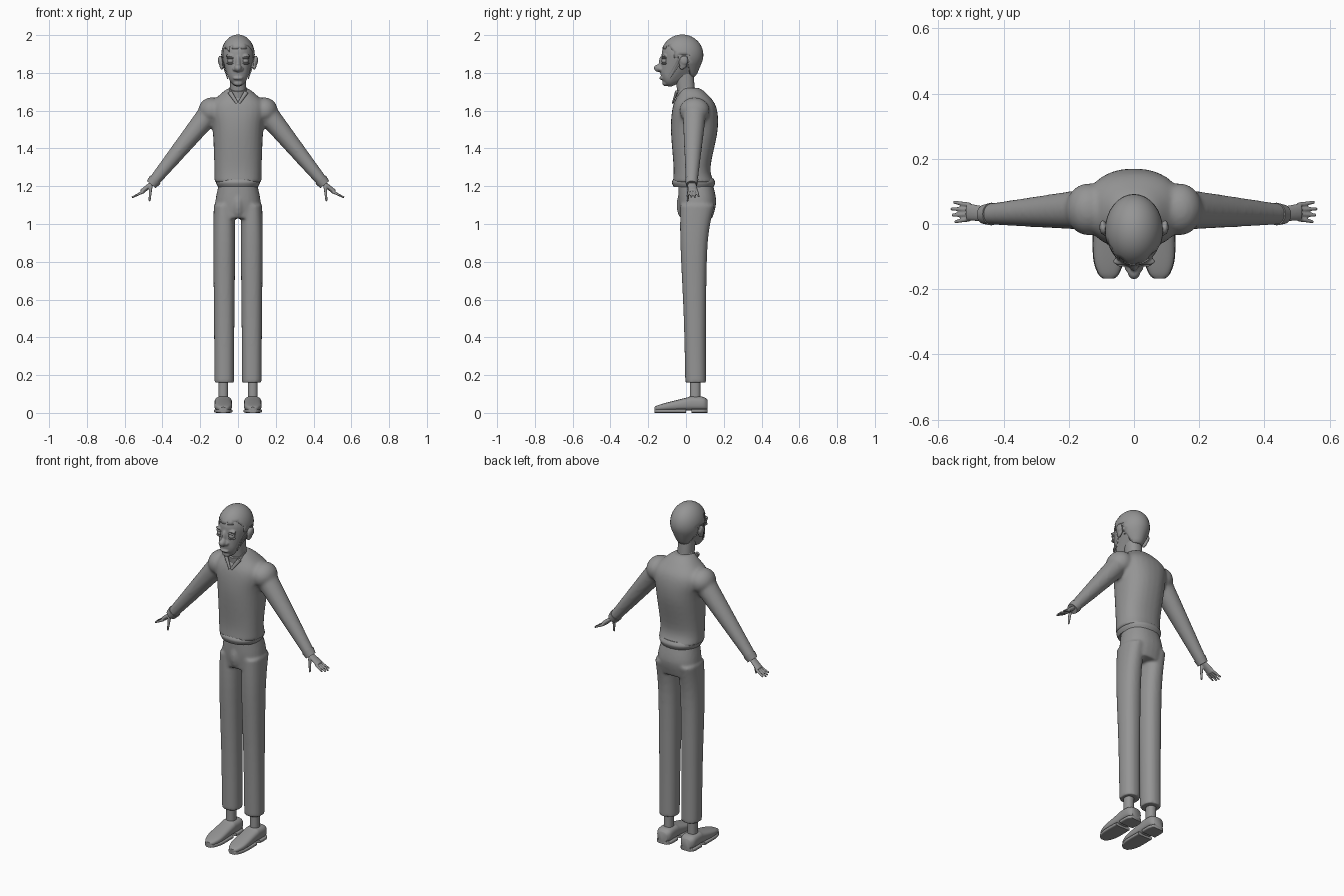
import bpy, bmesh, math
from mathutils import Vector, Matrix

if "Cube" in bpy.data.objects:
    bpy.data.objects.remove(bpy.data.objects["Cube"])

grey = bpy.data.materials.new("plain grey")
grey.use_nodes = True
shade = (.3, .3, .3, 1)
grey.diffuse_color = shade
grey.node_tree.nodes["Principled BSDF"].inputs["Base Color"].default_value = shade

X, Y, Z = Vector((1, 0, 0)), Vector((0, 1, 0)), Vector((0, 0, 1))
SIDES = (1, -1)


def catmull_rom(before, start, end, after, t):
    slope_in, slope_out = (end - before) / 2, (after - start) / 2
    ease = t * t * (3 - 2 * t)
    pull = t * (1 - t)
    return start.lerp(end, ease) + pull * ((1 - t) * slope_in - t * slope_out)


def smooth_rows(rows, steps=5):
    """Fill in extra stations along a smooth curve through the given ones."""
    knots = [Vector(row) for row in rows]
    padded = [knots[0], *knots, knots[-1]]
    filled = [catmull_rom(*padded[i:i + 4], step / steps)
              for i in range(len(knots) - 1) for step in range(steps)]
    return filled + [knots[-1]]


def sweep(bm, rows, u, v, side=1, corners=28, power=2):
    """Skin rounded rings; each row is x, y, z, radius along u, radius along v."""
    rings = []
    for x, y, z, radius_u, radius_v in smooth_rows(rows):
        ring = []
        for k in range(corners):
            angle = math.tau * k / corners
            c, s = math.cos(angle), math.sin(angle)
            p = Vector((x, y, z))
            p += u * radius_u * math.copysign(abs(c) ** (2 / power), c)
            p += v * radius_v * math.copysign(abs(s) ** (2 / power), s)
            p.x *= side
            ring.append(bm.verts.new(p))
        rings.append(ring)
    for low, high in zip(rings, rings[1:]):
        for k in range(corners):
            bm.faces.new((low[k - 1], low[k], high[k], high[k - 1]))
    bm.faces.new(rings[0])
    bm.faces.new(rings[-1])


def upright(bm, rows, x=0, side=1):
    """Horizontal sections; each row is height, half width, front, back."""
    sweep(bm, [(x, (front + back) / 2, z, width, (back - front) / 2)
               for z, width, front, back in rows], X, Y, side, power=2.3)


def limb(bm, start, end, radius, tip_radius, side=1, flatness=1):
    """Straight tapered bar with an oval section."""
    start, end = Vector(start), Vector(end)
    across = (end - start).cross(Y).normalized()
    rows = []
    for t in (0, .5, 1):
        r = radius + (tip_radius - radius) * t
        rows.append((*start.lerp(end, t), r, r * flatness))
    sweep(bm, rows, Y, across, side, corners=16)


def ball(bm, centre, size, side=1):
    x, y, z = centre
    place = Matrix.Translation((x * side, y, z)) @ Matrix.Diagonal((*size, 1))
    bmesh.ops.create_uvsphere(bm, u_segments=32, v_segments=20, radius=1, matrix=place)


def finish(name, bm, voxel=0, soften=5):
    bmesh.ops.recalc_face_normals(bm, faces=bm.faces)
    mesh = bpy.data.meshes.new(name)
    bm.to_mesh(mesh)
    bm.free()
    mesh.materials.append(grey)
    part = bpy.data.objects.new(name, mesh)
    bpy.context.collection.objects.link(part)
    if voxel:
        blend = part.modifiers.new("blend", "REMESH")
        blend.mode, blend.voxel_size, blend.use_smooth_shade = "VOXEL", voxel, True
        part.modifiers.new("soften", "SMOOTH").iterations = soften
    bpy.ops.object.select_all(action="DESELECT")
    part.select_set(True)
    bpy.context.view_layer.objects.active = part
    bpy.ops.object.shade_smooth_by_angle(angle=math.radians(50))
    return part


# Sweater: trunk, shoulders and sleeves blended into one body
shoulder, wrist = Vector((.14, .045, 1.6)), Vector((.45, .03, 1.22))
bm = bmesh.new()
upright(bm, [(1.22, .125, -.07, .15), (1.3, .125, -.066, .13), (1.5, .134, -.08, .168),
             (1.62, .15, -.07, .16), (1.69, .09, -.04, .11), (1.72, .05, -.03, .07)])
for side in SIDES:
    ball(bm, shoulder, (.07, .08, .07), side)
    limb(bm, shoulder, wrist, .064, .032, side, flatness=.95)
finish("sweater", bm, .009)

# Ribbed hem and cuffs
bm = bmesh.new()
upright(bm, [(z, .106 + bulge, -.065 - bulge, .145 + bulge)
             for z, bulge in ((1.195, 0), (1.22, .01), (1.24, 0))])
for side in SIDES:
    limb(bm, shoulder.lerp(wrist, .96), shoulder.lerp(wrist, 1.03), .035, .03, side)
finish("hem_and_cuffs", bm)

# Trousers: hips, fly and two legs
bm = bmesh.new()
upright(bm, [(1.22, .1, -.04, .14), (1.12, .12, -.04, .16), (1.03, .12, -.03, .14)])
ball(bm, (0, -.02, 1.1), (.03, .03, .07))
for side in SIDES:
    upright(bm, [(1.1, .055, -.03, .15), (.9, .058, -.03, .115), (.5, .054, -.012, .106),
                 (.16, .052, -.004, .106)], .073, side)
finish("trousers", bm, .008)

# Ankles, shoes and soles; each shoe station is y, half width, height
foot_x = .078
shoe = [(.113, .03, .07), (.09, .045, .085), (.03, .046, .088), (0, .046, .08),
        (-.1, .046, .055), (-.15, .032, .04), (-.168, .015, .03)]
ankles, shoes, soles = bmesh.new(), bmesh.new(), bmesh.new()
for side in SIDES:
    upright(ankles, [(.07, .026, .02, .077), (.2, .026, .02, .077)], foot_x, side)
    sweep(shoes, [(foot_x, y, tall / 2 + .006, width, tall / 2 - .006) for y, width, tall in shoe],
          X, Z, side, power=2.8)
    for block in (shoe[:3], shoe[3:]):
        sweep(soles, [(foot_x, y, .01, width + .002, .01) for y, width, tall in block],
              X, Z, side, power=5)
finish("ankles", ankles)
finish("shoes", shoes)
finish("soles", soles)

# Hands: flat palm, four fanned fingers and a lowered thumb
bm = bmesh.new()
palm_end = Vector((.51, .037, 1.17))
for side in SIDES:
    limb(bm, wrist, palm_end, .022, .027, side, flatness=.5)
    for k in range(4):
        spread = (k - 1.5) * Y
        reach = .062 - .008 * abs(k - 1.7)
        root = palm_end + spread * .014 - X * .008
        limb(bm, root, root + Vector((reach, 0, -reach / 2)) + spread * .006, .008, .005, side)
    thumb = wrist + Vector((.012, -.014, -.02))
    limb(bm, thumb, thumb + Vector((.006, -.008, -.08)), .01, .005, side)
finish("hands", bm, .0035, 2)

# Neck and tilted shirt collar with two points
bm = bmesh.new()
upright(bm, [(1.66, .042, -.04, .05), (1.8, .044, -.06, .04)])
finish("neck", bm)
bm = bmesh.new()
sweep(bm, [(0, .004, 1.68, .058, .06), (0, -.01, 1.72, .046, .05)], X, Vector((0, .9, .4)))
for side in SIDES:
    limb(bm, (.045, -.05, 1.7), (.005, -.07, 1.64), .008, .005, side, flatness=1.5)
finish("collar", bm)


def skull(grow=0):
    """Convex skin around the cranium, jaw and nape."""
    bm = bmesh.new()
    for centre, size in (((0, -.02, 1.895), (.086, .109, .105)),
                         ((0, -.085, 1.805), (.055, .05, .078)),
                         ((0, .01, 1.83), (.05, .055, .06))):
        ball(bm, centre, [s + grow for s in size])
    bmesh.ops.delete(bm, geom=bm.edges[:], context="EDGES_FACES")
    bmesh.ops.convex_hull(bm, input=bm.verts[:])
    loose = [v for v in bm.verts if not v.link_faces]
    bmesh.ops.delete(bm, geom=loose, context="VERTS")
    return bm


# Head with nose, lips, chin, brows and cheeks
bm = skull()
ball(bm, (0, -.143, 1.825), (.02, .027, .021))
ball(bm, (0, -.13, 1.85), (.013, .014, .04))
ball(bm, (0, -.128, 1.772), (.027, .013, .009))
ball(bm, (0, -.11, 1.745), (.025, .015, .015))
for side in SIDES:
    ball(bm, (.018, -.133, 1.82), (.011, .014, .012), side)
    ball(bm, (.04, -.115, 1.89), (.027, .012, .008), side)
finish("head", bm, .0045, 3)

# Eyes between upper and lower lids
eyes, lids = bmesh.new(), bmesh.new()
for side in SIDES:
    ball(eyes, (.038, -.113, 1.864), (.018, .017, .016), side)
    for offset in (-.014, .014):
        ball(lids, (.038, -.113, 1.864 + offset), (.022, .018, .006), side)
finish("eyes", eyes)
finish("eyelids", lids)

# Ears with a fuller upper rim and a lobe
bm = bmesh.new()
for side in SIDES:
    ball(bm, (.088, -.015, 1.855), (.012, .022, .034), side)
    ball(bm, (.096, -.01, 1.866), (.01, .022, .025), side)
    ball(bm, (.086, -.022, 1.83), (.009, .013, .013), side)
finish("ears", bm, .004, 2)


def hairline(p):
    """Height of the hair edge: jagged fringe, sideburns, ears, nape."""
    if p.y < -.06:
        return 1.93 + .01 * math.sin(p.x * 140)
    if p.y < -.035:
        return 1.83
    return 1.89 if p.y < .01 else 1.78


# Hair cap trimmed along the hairline
bm = skull(.003)
centres = {face: face.calc_center_median() for face in bm.faces}
bare = [face for face, p in centres.items() if p.z < hairline(p)]
bmesh.ops.delete(bm, geom=bare, context="FACES")
hair = finish("hair", bm)
shell = hair.modifiers.new("thickness", "SOLIDIFY")
shell.thickness, shell.offset = .005, -1
